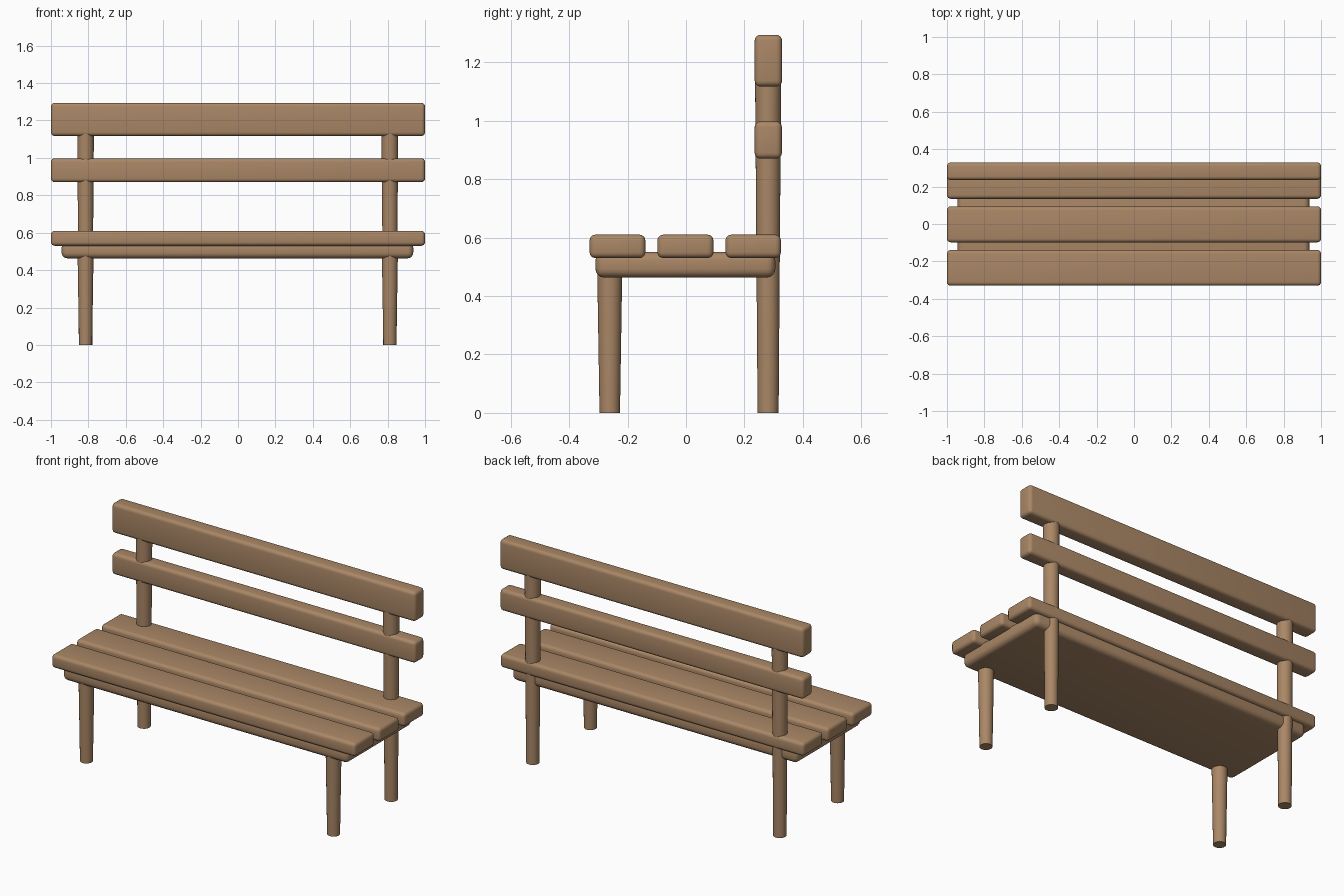
import bpy

if "Cube" in bpy.data.objects:
    bpy.data.objects.remove(bpy.data.objects["Cube"])

wood = bpy.data.materials.new("light_brown_wood")
wood.diffuse_color = (0.40, 0.242, 0.133, 1)
wood.use_nodes = True
wood.node_tree.nodes["Principled BSDF"].inputs["Base Color"].default_value = wood.diffuse_color


def finish(ob, name):
    ob.name = name
    ob.data.materials.append(wood)
    bpy.ops.object.shade_smooth_by_angle(angle=0.7)


def board(name, x, y, z, bevel):
    """Rounded plank given by its (min, max) extents on each axis."""
    ranges = (x, y, z)
    bpy.ops.mesh.primitive_cube_add(size=1, location=[(a + b) / 2 for a, b in ranges])
    ob = bpy.context.object
    ob.scale = [b - a for a, b in ranges]
    bpy.ops.object.transform_apply(location=False, rotation=False, scale=True)
    mod = ob.modifiers.new("rounding", 'BEVEL')
    mod.width = bevel
    mod.segments = 4
    bpy.ops.object.modifier_apply(modifier=mod.name)
    finish(ob, name)


def leg(name, x, y, r_bottom, r_top, height):
    """Round leg, slightly wider at the top."""
    bpy.ops.mesh.primitive_cone_add(vertices=32, radius1=r_bottom, radius2=r_top,
                                    depth=height, location=(x, y, height / 2))
    finish(bpy.context.object, name)


full = (-1.0, 1.0)

# Seat slats
for i, y in enumerate([(-0.33, -0.139), (-0.098, 0.094), (0.135, 0.325)]):
    board(f"seat_slat_{i + 1}", full, y, (0.53, 0.61), 0.02)

# Panel under the slats
board("seat_panel", (-0.943, 0.937), (-0.31, 0.306), (0.463, 0.551), 0.03)

# Backrest boards
board("lower_back_board", full, (0.235, 0.328), (0.87, 0.998), 0.02)
board("upper_back_board", full, (0.235, 0.329), (1.117, 1.294), 0.02)

# Legs: the back pair runs up into the backrest
for side, x in (("left", -0.815), ("right", 0.812)):
    leg(f"front_leg_{side}", x, -0.261, 0.035, 0.043, 0.5)
    leg(f"back_leg_{side}", x, 0.281, 0.036, 0.045, 1.2)
